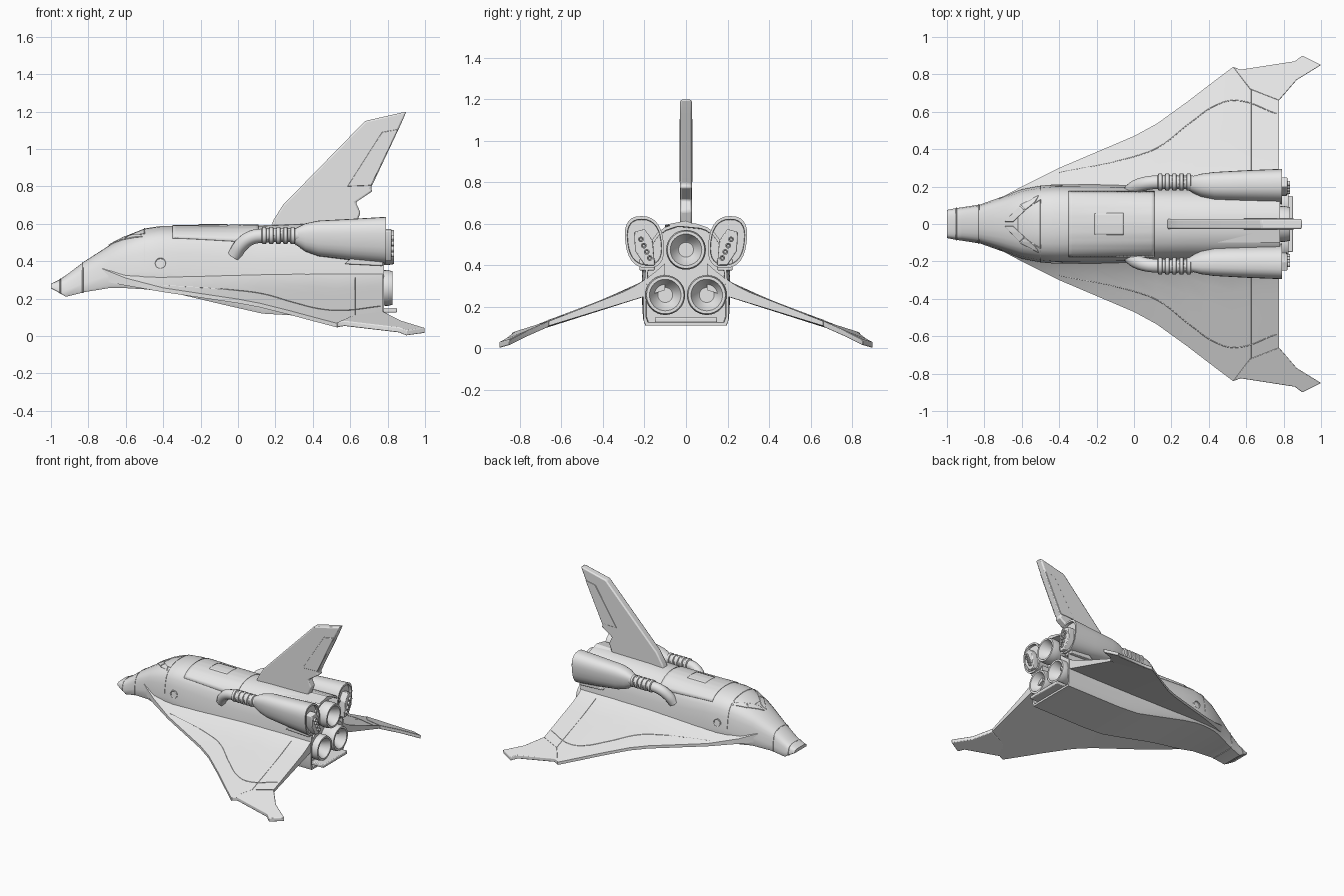
import bpy, bmesh, math
from mathutils import Vector

if "Cube" in bpy.data.objects:
    bpy.data.objects.remove(bpy.data.objects["Cube"])

grey = bpy.data.materials.new("hull_grey")
grey.diffuse_color = (0.8, 0.8, 0.8, 1)
grey.use_nodes = True
grey.node_tree.nodes["Principled BSDF"].inputs["Base Color"].default_value = (0.8, 0.8, 0.8, 1)


def finish(ob, angle=32):
    bpy.ops.object.select_all(action='DESELECT')
    ob.select_set(True)
    bpy.context.view_layer.objects.active = ob
    if ob.type == 'CURVE':
        bpy.ops.object.convert(target='MESH')
        ob = bpy.context.object
    ob.data.materials.clear()
    ob.data.materials.append(grey)
    bpy.ops.object.shade_smooth_by_angle(angle=math.radians(angle))
    return ob


def mesh_object(name, verts, faces, angle=32):
    bm = bmesh.new()
    vs = [bm.verts.new(v) for v in verts]
    for f in faces:
        bm.faces.new([vs[i] for i in f])
    bmesh.ops.recalc_face_normals(bm, faces=bm.faces)
    me = bpy.data.meshes.new(name)
    bm.to_mesh(me)
    bm.free()
    ob = bpy.data.objects.new(name, me)
    bpy.context.collection.objects.link(ob)
    return finish(ob, angle)


def loft(name, rings, angle=32):
    n = len(rings[0])
    verts = [p for r in rings for p in r]
    faces = [(i * n + j, i * n + (j + 1) % n, (i + 1) * n + (j + 1) % n, (i + 1) * n + j)
             for i in range(len(rings) - 1) for j in range(n)]
    faces += [tuple(range(n)), tuple(range(len(verts) - n, len(verts)))]
    return mesh_object(name, verts, faces, angle)


def prism(name, lower, upper, bevel=0.0):
    ob = loft(name, [lower, upper])
    if bevel:
        m = ob.modifiers.new("edge", 'BEVEL')
        m.width, m.segments, m.limit_method = bevel, 2, 'ANGLE'
    return ob


def box(name, x, y, z, bevel=0.006):
    rect = [(x[0], y[0]), (x[1], y[0]), (x[1], y[1]), (x[0], y[1])]
    return prism(name, [(a, b, z[0]) for a, b in rect], [(a, b, z[1]) for a, b in rect], bevel)


def tube(name, pts, radius, smooth=True, closed=False):
    cu = bpy.data.curves.new(name, 'CURVE')
    cu.dimensions, cu.bevel_depth, cu.bevel_resolution = '3D', radius, 3 if radius > 0.01 else 1
    sp = cu.splines.new('BEZIER' if smooth else 'POLY')
    if smooth:
        sp.bezier_points.add(len(pts) - 1)
        for b, p in zip(sp.bezier_points, pts):
            b.co, b.handle_left_type, b.handle_right_type = p, 'AUTO', 'AUTO'
    else:
        sp.points.add(len(pts) - 1)
        for b, p in zip(sp.points, pts):
            b.co = (*p, 1)
    sp.use_cyclic_u = closed
    ob = bpy.data.objects.new(name, cu)
    bpy.context.collection.objects.link(ob)
    return finish(ob, 50)


def revolve_x(name, profile, cy, cz, n=32):
    rings = [[(x, cy + r * math.cos(2 * math.pi * k / n), cz + r * math.sin(2 * math.pi * k / n))
              for k in range(n)] for x, r in profile]
    return loft(name, rings)


def interp(table, x):
    x = min(max(x, table[0][0]), table[-1][0])
    for a, b in zip(table, table[1:]):
        if x <= b[0]:
            t = (x - a[0]) / (b[0] - a[0])
            return [p + (q - p) * t for p, q in zip(a[1:], b[1:])]


# Fuselage: stations are x, half width, bottom, top
BODY = [(-1, .075, .255, .28), (-.95, .085, .228, .305), (-.92, .089, .21, .325), (-.82, .105, .235, .4),
        (-.68, .155, .258, .49), (-.6, .185, .256, .535), (-.5, .205, .25, .575), (-.42, .212, .242, .587),
        (-.3, .212, .22, .588), (-.08, .21, .168, .589), (.13, .207, .12, .592), (.3, .206, .11, .6),
        (.78, .205, .11, .605)]
HALF = [(0, 1), (.25, .99), (.5, .955), (.68, .9), (.8, .83), (.88, .74), (.94, .6), (.97, .45),
        (1, .3), (1, .06), (.95, 0)]
SECTION = HALF + [(-u, v) for u, v in reversed(HALF[1:])]


def body_ring(x, scale=1.0, at=None):
    w, lo, hi = interp(BODY, x)
    mid = (lo + hi) / 2
    return [(x if at is None else at, u * w * scale, mid + (lo + (hi - lo) * v - mid) * scale) for u, v in SECTION]


def body_top(x, y):
    w, lo, hi = interp(BODY, x)
    return lo + (hi - lo) * interp(HALF[:9], abs(y) / w)[0]


loft("fuselage", [body_ring(s[0]) for s in BODY] + [body_ring(.78, .94), body_ring(.78, .93, .71)])


# Raised plates that follow the top of the fuselage
def patch(name, corners, thick=0.009, n=14):
    a, b, c, d = [Vector(p) for p in corners]
    verts = []
    for i in range(n + 1):
        for j in range(n + 1):
            p = a.lerp(b, i / n).lerp(d.lerp(c, i / n), j / n)
            verts.append((p.x, p.y, body_top(p.x, p.y) + .001))
    faces = [(i * (n + 1) + j, i * (n + 1) + j + 1, (i + 1) * (n + 1) + j + 1, (i + 1) * (n + 1) + j)
             for i in range(n) for j in range(n)]
    ob = mesh_object(name, verts, faces)
    m = ob.modifiers.new("thickness", 'SOLIDIFY')
    m.thickness, m.offset = thick, 0


patch("cargo_door", [(-.35, -.172), (.11, -.172), (.11, .172), (-.35, .172)], n=24)
patch("roof_hatch", [(-.21, -.056), (-.055, -.056), (-.055, .056), (-.21, .056)], .019)


def hull_seam(name, pts, closed=False):
    fine = []
    ends = pts[1:] + (pts[:1] if closed else [])
    for p, q in zip(pts, ends):
        fine += [Vector(p).lerp(Vector(q), k / 8) for k in range(8)]
    if not closed:
        fine.append(Vector(pts[-1]))
    tube(name, [(p.x, p.y, body_top(p.x, p.y)) for p in fine], .003, False, closed)


for x in (-.95, -.83):
    tube("nose_seam", body_ring(x), .0035, False, True)


# Wing surface, drooping outward
def wing_mid(y):
    return .35 - .35 * y


EDGE = [(-.75, .12), (-.6, .2), (-.4, .3), (-.2, .385), (0, .47), (.12, .535), (.28, .65), (.4, .742),
        (.53, .84), (.775, .66)]
ROOT = .1
STEPS = [0, .08, .16, .25, .35, .5, .65, .8, .92, 1]


def wing_top(x, y):
    s = (y - ROOT) / (interp(EDGE, x)[0] - ROOT)
    fillet = .06 * max(0, 1 - (y - ROOT) / .22) ** 2
    return wing_mid(y) + .012 + .024 * (1 - s) + fillet


def wing_ring(x, tip, side):
    ys = [ROOT + (tip - ROOT) * s for s in STEPS]
    top = [(x, side * y, wing_top(x, y)) for y in ys]
    low = [(x, side * y, wing_mid(y) - .010 - .024 * (1 - s)) for y, s in zip(ys, STEPS)]
    return top + low[::-1]


# Winglet outline: x, y, height
WINGLET = [(.53, .84, .06), (.57, .825, .066), (.86, .87, .032), (.9, .9, .016), (1, .85, .03),
           (.87, .77, .07), (.775, .66, .119), (.62, .72, .1)]
POD = [(.28, .212, .535, .025, .025), (.31, .212, .532, .042, .045), (.36, .205, .527, .062, .075),
       (.43, .2, .522, .076, .095), (.6, .2, .516, .085, .11), (.79, .2, .512, .092, .125)]


def pod_ring(x, cy, cz, hy, hz, side, scale=1.0):
    ring = []
    for k in range(28):
        a = 2 * math.pi * k / 28
        dy = math.copysign(abs(math.cos(a)) ** .8, math.cos(a)) * hy * scale
        dz = math.copysign(abs(math.sin(a)) ** .8, math.sin(a)) * hz * scale
        ring.append((x, side * (cy + dy + .12 * dz), cz + dz))
    return ring


for side, tag in ((1, "left"), (-1, "right")):
    loft(tag + "_wing", [wing_ring(x, y, side) for x, y in EDGE])
    prism(tag + "_winglet", [(x, side * y, z - .014) for x, y, z in WINGLET],
          [(x, side * y, z + .014) for x, y, z in WINGLET], .004)
    # Elevon hinge and wing panel seams
    seams = {"_hinge": [(.625, .23), (.625, .4), (.625, .6), (.625, .76)],
             "_panel_seam": [(-.4, .275), (0, .36), (.13, .41), (.3, .54), (.45, .64), (.55, .66), (.76, .59)]}
    for part, pts in seams.items():
        tube(tag + part, [(x, side * y, wing_top(x, y)) for x, y in pts], .0025)

    # Rear pod with recessed back, thruster block and nozzles
    loft(tag + "_pod", [pod_ring(*s, side) for s in POD]
         + [pod_ring(*POD[-1], side, .88), pod_ring(.77, *POD[-1][1:], side, .86)])
    block = [(.15, .40), (.2, .40), (.245, .47), (.25, .56), (.2, .575), (.16, .52)]
    prism(tag + "_thruster_block", [(.75, side * y, z) for y, z in block],
          [(.82, side * y, z) for y, z in block], .005)
    for k in range(4):
        revolve_x(tag + "_thruster", [(.8, .014), (.835, .014), (.835, .009), (.822, .006)],
                  side * (.175 + .014 * k), .435 + .03 * k, 14)
    fair = [(.57, .385), (.62, .43), (.775, .43), (.775, .375)]
    prism(tag + "_pod_fairing", [(x, side * .15, z) for x, z in fair],
          [(x, side * .225, z) for x, z in fair], .006)

    # Ribbed feed pipe
    tube(tag + "_pipe", [(-.02, side * .175, .43), (.015, side * .2, .485), (.07, side * .218, .525),
                         (.14, side * .224, .537), (.38, side * .22, .537)], .038)
    for k in range(5):
        x = .14 + .038 * k
        revolve_x(tag + "_pipe_rib", [(x - .014, .036), (x - .009, .046), (x + .009, .046), (x + .014, .036)],
                  side * .224, .537, 20)

    # Cockpit windows and cabin seam
    patch(tag + "_front_window", [(-.69, side * .012), (-.61, side * .095), (-.585, side * .07), (-.645, side * .012)])
    patch(tag + "_side_window", [(-.605, side * .102), (-.51, side * .15), (-.53, side * .115), (-.58, side * .075)])
    hull_seam(tag + "_cabin_seam", [(-.5, side * .14), (-.5, side * .203)])

    # Round side port
    tube(tag + "_side_port", [(-.415 + .028 * math.cos(k * math.pi / 10), side * .206,
                               .39 + .028 * math.sin(k * math.pi / 10)) for k in range(20)], .005, False, True)

hull_seam("canopy_seam", [(-.62, .06), (-.5, .13), (-.5, -.13), (-.62, -.06)], True)

# Tail fin with rudder plate
FIN = [(.17, .57), (.19, .62), (.24, .7), (.68, 1.15), (.9, 1.2), (.87, 1.13), (.71, .79), (.72, .775),
       (.63, .715), (.655, .66), (.62, .57)]
prism("tail_fin", [(x, -.028, z) for x, z in FIN], [(x, .028, z) for x, z in FIN], .012)
RUDDER = [(.585, .8), (.77, 1.09), (.855, 1.105), (.712, .805)]
prism("rudder", [(x, -.032, z) for x, z in RUDDER], [(x, .032, z) for x, z in RUDDER], .003)
RIDGE = [(-.1, .57), (0, .59), (.1, .55)]
prism("fin_base_ridge", [(.2, y, z) for y, z in RIDGE], [(.78, y, z + .025) for y, z in RIDGE])

# Main engines
for name, y, z, end in (("upper_engine", 0, .475, .835), ("left_engine", .1, .257, .825), ("right_engine", -.1, .257, .825)):
    revolve_x(name, [(.70, .08), (.77, .094), (.8, .096), (end, .09), (end, .076), (end - .07, .042),
                     (end - .075, .036), (end - .08, .036)], y, z)

# Body flap below the engines
box("body_flap", (.74, .85), (-.15, .15), (.125, .15))
